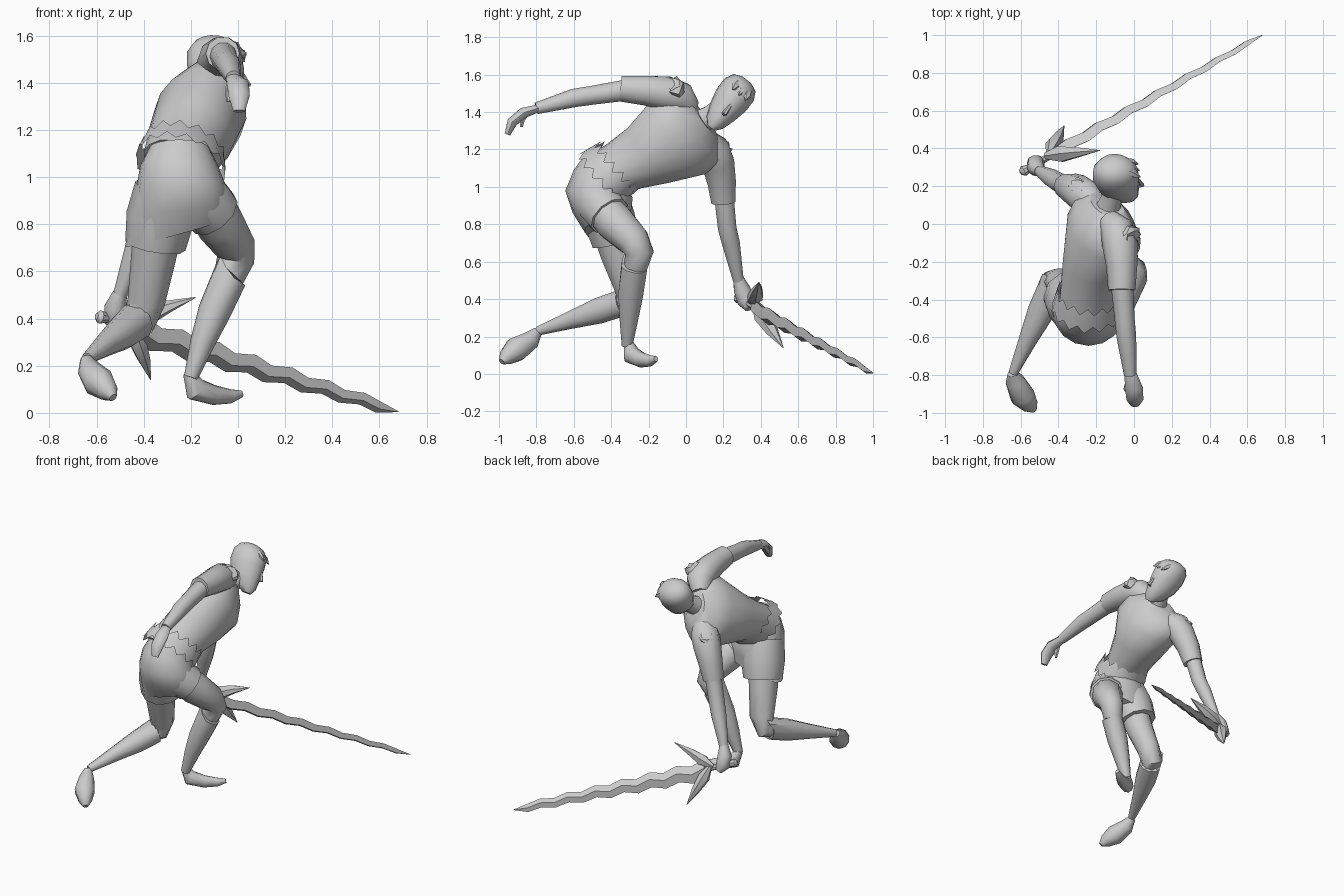
import bpy
import bmesh
from math import sin, cos, tau, radians
from mathutils import Vector as V

start = bpy.data.objects.get("Cube")
if start:
    bpy.data.objects.remove(start)

parts = []


def loft(name, sections, sides=12, cap=True, jags=None, peak=None):
    """Skin elliptical rings (centre, half axis, half axis) into one mesh.
    jags offsets every other point of a ring; peak (direction, shift) draws
    that side of the first ring out to a point."""
    bm = bmesh.new()
    rings = []
    for i, (c, a, b) in enumerate(sections):
        c, a, b = V(c), V(a), V(b)
        ring = []
        for k in range(sides):
            t = tau * k / sides
            p = c + a * cos(t) + b * sin(t)
            if jags and jags[i]:
                p += jags[i] * (1 if k % 2 else -1)
            if peak and i == 0:
                p += V(peak[1]) * max(0, (p - c).normalized().dot(V(peak[0]).normalized())) ** 4
            ring.append(bm.verts.new(p))
        rings.append(ring)
    for lo, hi in zip(rings, rings[1:]):
        for k in range(sides):
            m = (k + 1) % sides
            bm.faces.new((lo[k], lo[m], hi[m], hi[k]))
    if cap:
        bm.faces.new(rings[0])
        bm.faces.new(rings[-1])
    bmesh.ops.recalc_face_normals(bm, faces=bm.faces)
    mesh = bpy.data.meshes.new(name)
    bm.to_mesh(mesh)
    bm.free()
    obj = bpy.data.objects.new(name, mesh)
    bpy.context.collection.objects.link(obj)
    parts.append(obj)


def tube(name, path, flat=1.0, ref=(1, 0, 0), sides=10, **options):
    """Limb through (x, y, z, radius) points; flat squashes it across ref."""
    pts = [V(p[:3]) for p in path]
    rings = []
    for i, p in enumerate(pts):
        along = (pts[min(i + 1, len(pts) - 1)] - pts[max(i - 1, 0)]).normalized()
        across = along.cross(V(ref)).normalized()
        wide = across.cross(along)
        r = path[i][3]
        rings.append((p, wide * r, across * r * flat))
    loft(name, rings, sides, **options)


# Shirt body, twisted from the waist up to the shoulders
loft("shirt", [
    ((-.25, -.44, 1.06), (.085, -.08, .06), (.125, .05, -.08)),
    ((-.23, -.33, 1.11), (.085, -.085, .08), (.135, .05, -.085)),
    ((-.2, -.2, 1.17), (.09, -.1, .12), (.155, .05, -.09)),
    ((-.16, -.04, 1.265), (.1, -.15, .175), (.17, .02, -.09)),
    ((-.155, .05, 1.32), (.1, -.13, .17), (.125, .02, -.07)),
    ((-.14, .1, 1.36), (.06, -.07, .09), (.07, .01, -.04)),
], sides=16)

# Ragged, flared shirt hem around the waist
spine = V((.12, .75, .55)).normalized()
waist = V((-.24, -.42, 1.07))
side, depth = V((.085, -.085, .07)), V((.13, .05, -.08))
loft("shirt_hem", [(waist + spine * slide, side * grow, depth * grow)
                   for slide, grow in ((.075, 1.12), (.02, 1.18), (-.03, 1.22))],
     sides=28, cap=False, jags=[spine * .022, spine * .012, spine * -.02])

# Shorts: a seat that drapes down between two short legs
loft("shorts_seat", [
    ((-.25, -.44, 1.12), (.13, 0, 0), (0, .11, -.04)),
    ((-.25, -.46, 1.05), (.165, 0, 0), (0, .14, -.04)),
    ((-.24, -.465, .96), (.19, 0, 0), (0, .18, -.02)),
    ((-.245, -.45, .86), (.205, -.02, .03), (0, .155, 0)),
    ((-.26, -.42, .765), (.22, -.02, .06), (0, .12, .01)),
], sides=16)
tube("shorts_front_leg", [(-.2, -.48, .95, .13), (-.14, -.45, .89, .125), (-.1, -.41, .845, .118)])
tube("shorts_rear_leg", [(-.3, -.45, .95, .14), (-.33, -.41, .83, .145), (-.35, -.38, .71, .13)])

# Legs and boots with a pointed cuff
tube("front_thigh", [(-.14, -.46, .9, .1), (-.08, -.38, .81, .108), (-.015, -.28, .71, .09),
                     (-.01, -.25, .65, .08), (-.04, -.27, .57, .065)])
tube("rear_thigh", [(-.33, -.42, .85, .11), (-.36, -.37, .65, .095),
                    (-.39, -.31, .47, .08), (-.42, -.31, .39, .075), (-.46, -.38, .37, .06)])
tube("front_boot", [(-.035, -.275, .57, .072), (-.1, -.295, .43, .07),
                    (-.15, -.305, .3, .053), (-.2, -.315, .15, .03)],
     peak=((-.8, -.5, 0), (.02, 0, .1)))
tube("rear_boot", [(-.43, -.34, .38, .075), (-.49, -.46, .34, .073),
                   (-.56, -.61, .29, .05), (-.64, -.79, .23, .025)],
     peak=((-.5, 0, 1), (0, .09, .03)))
tube("front_foot", [(-.21, -.31, .17, .025), (-.18, -.29, .1, .052), (-.1, -.24, .075, .042),
                    (-.03, -.19, .07, .03), (.015, -.16, .08, .015)], ref=(0, 0, 1), flat=.9)
tube("rear_foot", [(-.645, -.79, .23, .025), (-.63, -.83, .18, .052), (-.59, -.91, .13, .068),
                   (-.55, -.96, .09, .045), (-.53, -.985, .065, .018)])

# Raised arm, stretched back with a drooping hand
tube("raised_sleeve", [(-.13, .02, 1.42, .06), (-.09, -.03, 1.475, .09), (-.075, -.1, 1.5, .095),
                       (-.065, -.22, 1.515, .083), (-.065, -.35, 1.525, .072)])
tube("raised_arm", [(-.065, -.3, 1.52, .06), (-.05, -.5, 1.49, .053), (-.04, -.6, 1.475, .052),
                    (-.02, -.8, 1.42, .033)])
tube("raised_hand", [(-.02, -.79, 1.42, .032), (0, -.87, 1.395, .047),
                     (.005, -.93, 1.345, .045), (.005, -.955, 1.28, .025)], flat=.65)
tube("raised_thumb", [(-.03, -.85, 1.4, .02), (-.04, -.875, 1.36, .016), (-.04, -.88, 1.32, .008)], sides=6)

# Sword arm, reaching down
tube("sword_sleeve", [(-.2, .1, 1.26, .06), (-.25, .14, 1.2, .095), (-.29, .17, 1.13, .092),
                      (-.33, .19, 1.03, .08), (-.36, .2, .92, .068)])
tube("sword_arm", [(-.35, .2, .98, .055), (-.4, .22, .78, .052), (-.43, .24, .7, .05),
                   (-.5, .28, .5, .03)])
tube("sword_hand", [(-.5, .28, .51, .03), (-.52, .3, .45, .047),
                    (-.52, .32, .39, .048), (-.5, .34, .35, .025)])

# Ruffled shoulder pieces
for name, centre, up in (("raised_ruffle", (-.02, -.06, 1.535), (.6, -.3, .6)),
                         ("sword_ruffle", (-.29, .19, 1.215), (-.4, .4, .7))):
    up = V(up).normalized()
    a = up.cross(spine).normalized() * .06
    b = a.cross(up).normalized() * .045
    loft(name, [(V(centre) - up * .03, a, b), (V(centre) + up * .01, a * 1.1, b * 1.1),
                (V(centre) + up * .025, a * .8, b * .8)], sides=8, jags=[None, up * .012, up * -.008])

# Head, looking to one side
tube("neck", [(-.15, .05, 1.33, .075), (-.12, .13, 1.38, .058), (-.1, .2, 1.43, .06)])
up = V((0, .62, .78)).normalized()
face = V((1, .1, -.08)).normalized()
side = up.cross(face).normalized()
skull = V((-.095, .23, 1.45))
loft("head", [(skull + up * t + face * shift, face * depth, side * width)
              for t, shift, depth, width in (
                  (-.165, .07, .03, .025), (-.13, .045, .075, .055), (-.06, .015, .108, .08),
                  (.02, 0, .122, .098), (.09, -.005, .118, .098),
                  (.135, -.01, .085, .075), (.155, -.01, .03, .03))], sides=14)
tip = skull + face * .138 - up * .06
tube("nose", [(*(skull + face * .108 + up * .01), .008), (*tip, .014),
              (*(tip - face * .04 - up * .012), .01)], ref=side, sides=6)

# Fringe lying against the forehead
for k in (-1, 0, 1):
    root = skull + up * .115 + face * .06 + side * .035 * k
    end = skull + up * .065 + face * .125 + side * .045 * k
    tube("fringe_lock", [(*root, .02), (*root.lerp(end, .5), .024), (*end, .003)],
         ref=side, flat=.7, sides=6)

# Sword with a wavy blade, two guard spikes and a grip
base, point = V((-.42, .375, .345)), V((.68, 1, .005))
edge = V((.19, -.13, .35)).normalized()
flat = (point - base).cross(edge).normalized()
waves = 14
rings = []
for i in range(waves):
    t = i / waves
    wide = .06 - .036 * t
    sway = edge * .013 * (-1) ** i * (1 - t * t / 2)
    rings.append((base.lerp(point, t) + sway, edge * wide, flat * wide * .55))
rings.append((point, edge * .002, flat * .002))
loft("sword_blade", rings, sides=4)
tube("guard_upper", [(-.47, .36, .38, .02), (-.39, .37, .41, .05), (-.3, .38, .45, .032),
                     (-.18, .39, .49, .002)], ref=flat, flat=.8, sides=6)
tube("guard_lower", [(-.45, .37, .38, .02), (-.43, .41, .31, .05), (-.4, .46, .23, .035),
                     (-.37, .52, .14, .002)], ref=flat, flat=.8, sides=6)
tube("sword_grip", [(-.6, .27, .41, .014), (-.585, .28, .407, .03), (-.55, .3, .4, .018),
                    (-.41, .38, .35, .02)], sides=8)

# Smooth shading with sharp creases kept
bpy.ops.object.select_all(action="DESELECT")
for obj in parts:
    obj.select_set(True)
bpy.context.view_layer.objects.active = parts[0]
bpy.ops.object.shade_smooth_by_angle(angle=radians(42))
